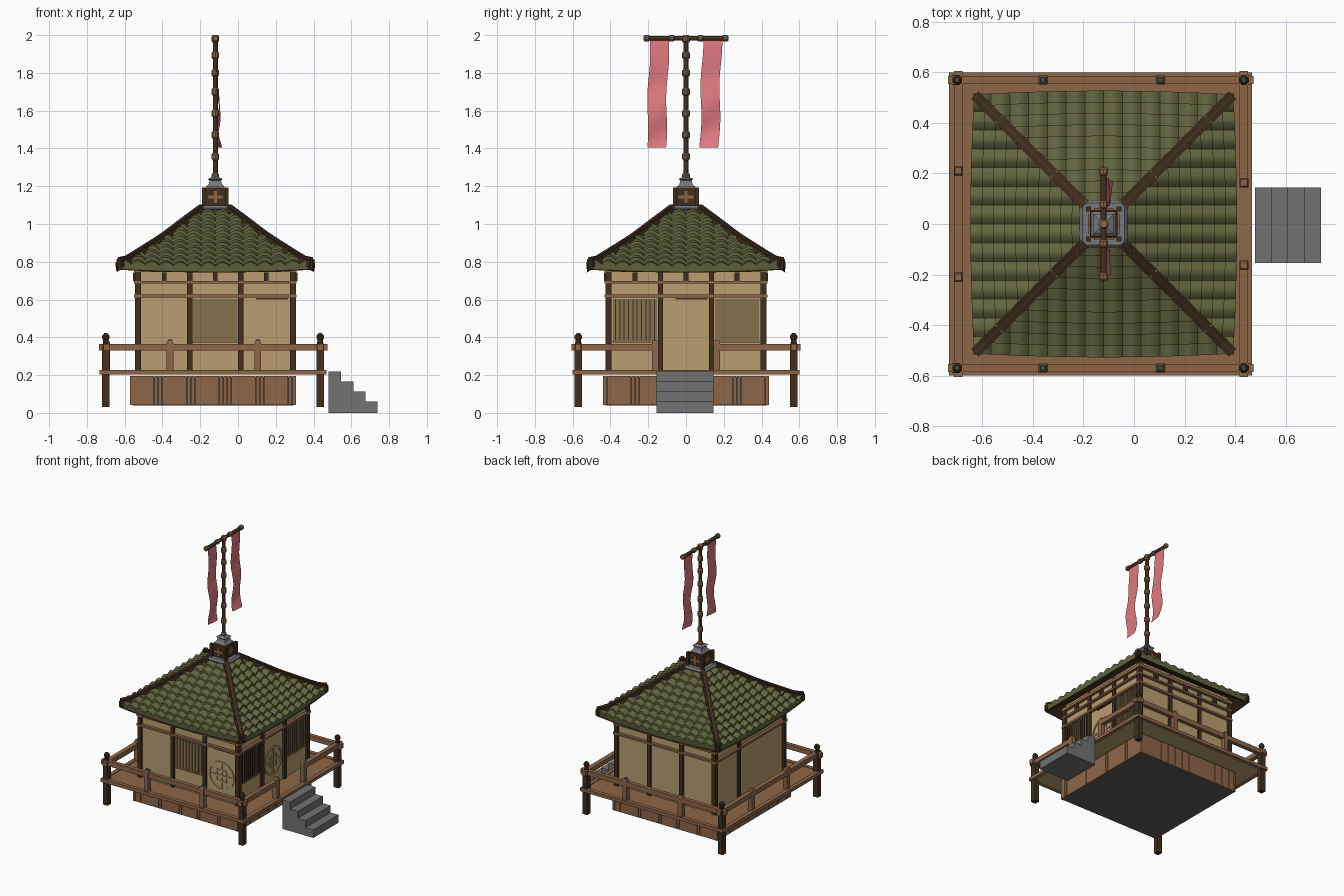
import bpy
import bmesh
from math import sin, pi, radians
from mathutils import Matrix, Vector

cube = bpy.data.objects.get("Cube")
if cube:
    bpy.data.objects.remove(cube, do_unlink=True)


def material(name, *rgb):
    col = [((c / 255 + .055) / 1.055) ** 2.4 for c in rgb] + [1]
    m = bpy.data.materials.new(name)
    m.use_nodes = True
    m.diffuse_color = col
    m.node_tree.nodes["Principled BSDF"].inputs["Base Color"].default_value = col
    return m


GREEN = material("roof_olive", 98, 101, 63)
PATINA = material("stud_green", 58, 82, 58)
WOOD = material("warm_wood", 141, 103, 73)
DARK = material("dark_timber", 66, 47, 29)
TAN = material("plaster_tan", 185, 159, 113)
SHADE = material("screen_brown", 134, 113, 79)
STONE = material("stone_grey", 114, 114, 114)
METAL = material("cap_grey", 118, 120, 125)
BASE = material("foundation_grey", 90, 90, 90)
CLOTH = material("banner_pink", 222, 121, 127)

CX = -.12                     # house centre
DX = -.132                    # deck centre
HOUSE = Matrix.Translation((CX, 0, 0))
FRONT, LEFT, BACK, RIGHT = [HOUSE @ Matrix.Rotation(i * pi / 2, 4, 'Z') for i in range(4)]
SIDES = (FRONT, LEFT, BACK, RIGHT)
HERE = Matrix()


def finish(name, bm, mat, smooth=None):
    me = bpy.data.meshes.new(name)
    bm.to_mesh(me)
    bm.free()
    me.materials.append(mat)
    if smooth:
        me.shade_smooth()
        me.set_sharp_from_angle(angle=radians(smooth))
    ob = bpy.data.objects.new(name, me)
    bpy.context.collection.objects.link(ob)
    return ob


def boxes(name, mat, items, frames=(HERE,)):
    """Boxes given as centre and size, repeated in every frame."""
    bm = bmesh.new()
    for f in frames:
        for c, s in items:
            bmesh.ops.create_cube(bm, size=1, matrix=f @ Matrix.Translation(c) @ Matrix.Diagonal((*s, 1)))
    return finish(name, bm, mat)


def stack(name, mat, rings, sides, spots, smooth=None, frame=HERE):
    """Closed turned shapes: rings of (radius, height) on each spot."""
    bm = bmesh.new()
    for spot in spots:
        prev = None
        for r, z in rings:
            ring = []
            for i in range(sides):
                d = Matrix.Rotation((i + .5) * 2 * pi / sides, 3, 'Z') @ Vector((r, 0, z))
                ring.append(bm.verts.new(frame @ (d + Vector(spot))))
            if prev:
                for i in range(sides):
                    j = (i + 1) % sides
                    bm.faces.new((prev[i], prev[j], ring[j], ring[i]))
            else:
                bm.faces.new(ring[::-1])
            prev = ring
        bm.faces.new(prev)
    return finish(name, bm, mat, smooth)


# Foundation and slatted skirt
boxes("foundation", BASE, [((DX, 0, .115), (.85, .85, .15))])
n = 41
skirt = [((-.43 + .86 * i / (n - 1), -.43, .118), (.0205, .016, .155)) for i in range(n)]
skirt_frames = [Matrix.Translation((DX - CX, 0, 0)) @ f for f in SIDES]
boxes("skirt_slats", WOOD, skirt, skirt_frames)

# Deck, edge beams and railing
boxes("deck", WOOD, [((DX, 0, .216), (1.18, 1.18, .014))])
boxes("deck_underside", TAN, [((DX, 0, .206), (1.15, 1.15, .006))])
edge = [((0, -.585, .215), (1.2, .03, .025))]
boxes("deck_edge", WOOD, edge, skirt_frames)
rail = [((DX, s * .57, .347), (1.21, .03, .036)) for s in (-1, 1)]
rail += [((-.695, 0, .347), (.034, 1.21, .036))]
rail += [((.435, s * .375, .347), (.034, .46, .036)) for s in (-1, 1)]
boxes("hand_rails", WOOD, rail)
short = [(x, s * .57, 0) for x in (-.36, .105) for s in (-1, 1)]
short += [(x, s * y, 0) for x, y in ((-.695, .21), (.435, .163)) for s in (-1, 1)]
stack("short_posts", WOOD, [(.025, .22), (.025, .37), (.018, .383)], 4, short)
corners = [(x, s * .57, 0) for x in (-.7, .435) for s in (-1, 1)]
stack("corner_posts", DARK, [(.028, .03), (.028, .362)], 4, corners)
stack("corner_knobs", DARK, [(.017, .36), (.015, .385), (.021, .395), (.021, .408), (.013, .418)], 8, corners)
stack("post_studs", PATINA, [(.013, 0), (.01, .006)], 8,
      [(x, y, .416) for x, y, z in corners] + [(x, y, .383) for x, y, z in short[:4]])

# Stone steps
boxes("stone_steps", STONE, [((.513 + .0645 * i, -.005, (.22 - .053 * i) / 2),
                              (.066, .3, .22 - .053 * i)) for i in range(4)])

# Walls and timber frame
boxes("walls", TAN, [((CX, 0, .51), (.82, .82, .58))])
boxes("corner_columns", DARK, [((-.41, -.41, .5), (.032, .032, .56))], SIDES)
boxes("wall_columns", DARK, [((u, -.41, .5), (.028, .03, .56)) for u in (-.135, .135)], SIDES[:3])
boxes("right_wall_column", DARK, [((-.135, -.41, .5), (.028, .03, .56))], [RIGHT])
boxes("wall_beams", WOOD, [((0, -.418, z), (.86, .026, h)) for z, h in ((.757, .024), (.692, .013), (.62, .016))], SIDES)
boxes("beam_brackets", DARK, [((u, -.42, .72), (.024, .03, .045)) for u in (-.27, 0, .27)], SIDES)

# Screened windows
window = (.235, .008, .22)
boxes("front_window", SHADE, [((0, -.412, .492), window)], [FRONT])
boxes("side_windows", SHADE, [((u, -.412, .492), window) for u in (-.27, .27)], [LEFT])


def bars(centre, count, width):
    return [((centre + .23 * ((i + .5) / count - .5), -.418, .492), (width, .01, .215)) for i in range(count)]


boxes("front_window_bars", SHADE, bars(0, 9, .012), [FRONT])
boxes("side_window_bars", SHADE, bars(.27, 9, .012), [LEFT])
boxes("side_window_dark_bars", DARK, bars(-.27, 10, .005), [LEFT])
boxes("window_sills", WOOD, [((0, -.414, .378), (.24, .014, .012))], [FRONT])
boxes("side_window_sills", WOOD, [((u, -.414, .378), (.24, .014, .012)) for u in (-.27, .27)], [LEFT])

# Doors with round relief
for name, u, frame in (("front_door", .27, FRONT), ("side_door", 0, LEFT)):
    boxes(name + "_header", DARK, [((u + .03, -.412, .604), (.17, .01, .008))], [frame])
    relief = [((u, -.412, .41), (.012, .008, .2)), ((u, -.412, .41), (.2, .008, .012))]
    for s in (-1, 1):
        relief += [((u + s * .04, -.412, .41), (.01, .008, .08)), ((u, -.412, .41 + s * .04), (.08, .008, .01))]
    boxes(name + "_lattice", TAN, relief, [frame])
    bm = bmesh.new()
    loops = []
    for r, y in ((.108, -.409), (.108, -.417), (.095, -.417), (.095, -.409)):
        loops.append([bm.verts.new(frame @ (Matrix.Rotation(i * pi / 16, 3, 'Y') @ Vector((r, 0, 0))
                                            + Vector((u, y, .41)))) for i in range(32)])
    for a, b in zip(loops, loops[1:]):
        for i in range(32):
            j = (i + 1) % 32
            bm.faces.new((a[i], a[j], b[j], b[i]))
    bmesh.ops.recalc_face_normals(bm, faces=bm.faces)
    finish(name + "_ring", bm, TAN)

# Curved tiled roof
PROFILE = [(.07, 1.077), (.13, 1.033), (.287, .915), (.39, .85), (.46, .806), (.54, .765)]


def height(r):
    for (r0, z0), (r1, z1) in zip(PROFILE, PROFILE[1:]):
        if r <= r1:
            return z0 + (z1 - z0) * (r - r0) / (r1 - r0)
    return PROFILE[-1][1]


def roof(name, mat, rows, cols, bump, smooth=None, flip=False):
    bm = bmesh.new()
    for f in SIDES:
        prev = None
        for r, lift, amp in rows:
            line = []
            for i in range(cols + 1):
                x = max(-r, min(r, (2 * i / cols - 1) * .52))
                belly = (1 - (x / r) ** 2) * r / .52
                z = height(r) + lift - .015 * belly + amp * bump * abs(sin(pi * x / .0743))
                line.append(bm.verts.new(f @ Vector((x, -r - .015 * belly, z))))
            if prev:
                for i in range(cols):
                    q = (prev[i], prev[i + 1], line[i + 1], line[i])
                    bm.faces.new(q[::-1] if flip else q)
            prev = line
    bmesh.ops.remove_doubles(bm, verts=bm.verts, dist=.00005)
    return finish(name, bm, mat, smooth)


ROWS = 10
radii = [.513 - .433 * i / ROWS for i in range(ROWS + 1)]
tile_rows = [(.508, -.02, 0)]
for outer, inner in zip(radii, radii[1:]):
    tile_rows += [(outer, .012, 1), (inner, -.004, 1)]
roof("roof_tiles", GREEN, tile_rows, 14 * 6, .02, 35)
roof("roof_underside", DARK, [(r, -.021, 0) for r in radii], 16, 0, flip=True)

# Hip ridges in two layers
for name, half, low, high in (("hip_ridges", .021, -.02, .02), ("hip_ridge_caps", .012, .018, .031)):
    bm = bmesh.new()
    for f in SIDES:
        prev = None
        for r in [.075 + .0395 * i for i in range(12)]:
            tip = .012 if r > .5 else 0
            mid = Vector((r, -r, height(r) + tip))
            off = Vector((half, half, 0)) * .71
            ring = [bm.verts.new(f @ (mid + off * s + Vector((0, 0, z))))
                    for s, z in ((-1, low), (1, low), (1, high), (-1, high))]
            if prev:
                for i in range(4):
                    j = (i + 1) % 4
                    bm.faces.new((prev[i], prev[j], ring[j], ring[i]))
            else:
                bm.faces.new(ring)
            prev = ring
        bm.faces.new(prev[::-1])
    bmesh.ops.recalc_face_normals(bm, faces=bm.faces)
    finish(name, bm, DARK)
boxes("hip_tips", DARK, [((.502, -.502, .785), (.028, .028, .045))], SIDES)

# Roof crown
top = [(CX, 0, 0)]
crown = boxes("crown_plate", METAL, [((CX, 0, 1.082), (.19, .19, .03))])
bevel = crown.modifiers.new("chamfer", 'BEVEL')
bevel.width = .012
boxes("crown_box", DARK, [((CX, 0, 1.14), (.11, .11, .1))])
boxes("crown_box_posts", DARK, [((.06, -.06, 1.142), (.02, .02, .1))], SIDES)
boxes("crown_cross", WOOD, [((0, -.058, 1.143), s) for s in ((.078, .009, .016), (.016, .009, .066))], SIDES)
stack("crown_cap", METAL, [(.07, 1.185), (.07, 1.197), (.05, 1.21), (.042, 1.23), (.056, 1.238), (.02, 1.25)], 4, top)

# Mast, crossbar and banners
stack("mast", DARK, [(.0135, 1.2), (.0135, 1.99)], 10, top, 40)
knot = [(.014, -.02), (.021, -.012), (.021, .012), (.014, .02)]
stack("mast_joints", WOOD, knot, 10, [(CX, 0, z) for z in (1.25, 1.357, 1.472, 1.585, 1.7, 1.8, 1.893, 1.98)])
ACROSS = Matrix.Translation((CX, 0, 1.983)) @ Matrix.Rotation(-pi / 2, 4, 'X')
stack("crossbar", DARK, [(.0125, -.215), (.0125, .215)], 10, [(0, 0, 0)], 40, ACROSS)
stack("crossbar_joints", WOOD, [(r * .85, z * .8) for r, z in knot], 10,
      [(0, 0, y) for y in (-.208, -.077, .077, .208)], None, ACROSS)
for name, y0, phase in (("banner_front", -.142, 0), ("banner_back", .138, 1)):
    bm = bmesh.new()
    prev = None
    for i in range(25):
        t = i / 24
        sway = -.015 * t + .005 * sin(t * 9 + phase)
        line = []
        for k in range(7):
            v = k / 6 - .5
            x = CX + .025 * t + .014 * t * sin(t * 12 + v + phase)
            line.append(bm.verts.new((x, y0 + sway + v * .1, 1.98 - .575 * t)))
        if prev:
            for k in range(6):
                bm.faces.new((line[k], line[k + 1], prev[k + 1], prev[k]))
        prev = line
    finish(name, bm, CLOTH, 60)
